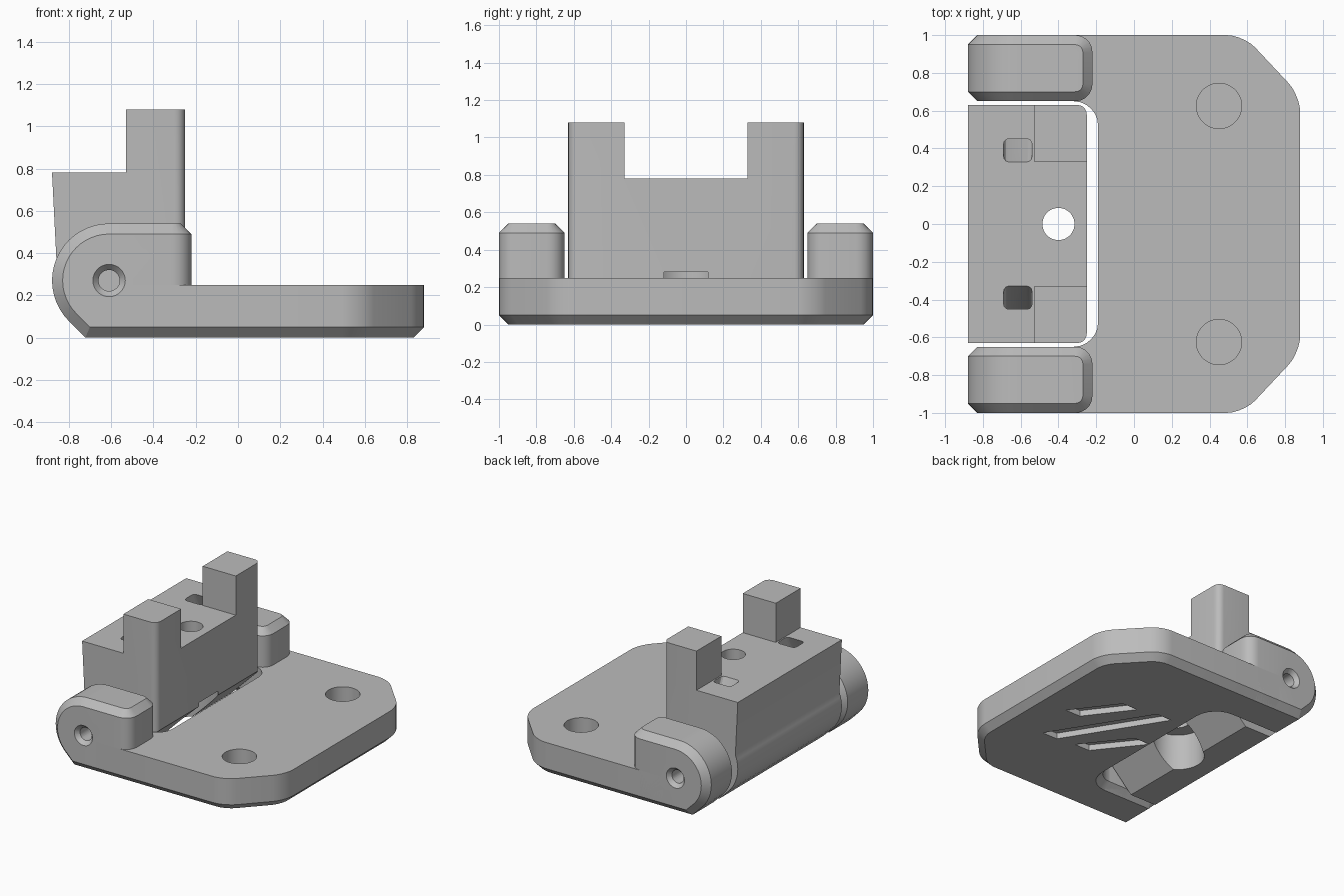
import bpy, bmesh, math
from mathutils import Vector, Matrix

cube = bpy.data.objects.get("Cube")
if cube:
    bpy.data.objects.remove(cube)

grey = bpy.data.materials.new("light_grey")
grey.use_nodes = True
grey.diffuse_color = (0.5, 0.5, 0.5, 1)
grey.node_tree.nodes["Principled BSDF"].inputs["Base Color"].default_value = (0.5, 0.5, 0.5, 1)

PIVOT = Vector((-0.61, 0.27))
R = 0.27


def prism(points, depth):
    """Extrude a closed list of 3D points along a vector."""
    bm = bmesh.new()
    face = bm.faces.new([bm.verts.new(p) for p in points])
    new = bmesh.ops.extrude_face_region(bm, geom=[face])["geom"]
    bmesh.ops.translate(bm, vec=depth, verts=[v for v in new if isinstance(v, bmesh.types.BMVert)])
    bmesh.ops.recalc_face_normals(bm, faces=bm.faces)
    return bm


def bevel(bm, edges, width, segments=1):
    bmesh.ops.bevel(bm, geom=edges, offset=width, segments=segments, profile=0.5,
                    affect='EDGES', clamp_overlap=True)
    bm.normal_update()


def vertical(e):
    a, b = e.verts
    return (a.co.xy - b.co.xy).length < 1e-4


def make(name, bm):
    me = bpy.data.meshes.new(name)
    bmesh.ops.recalc_face_normals(bm, faces=bm.faces)
    bm.to_mesh(me)
    bm.free()
    ob = bpy.data.objects.new(name, me)
    bpy.context.collection.objects.link(ob)
    me.materials.append(grey)
    return ob


def box(x0, x1, y0, y1, z0, z1):
    return prism([(x0, y0, z0), (x1, y0, z0), (x1, y1, z0), (x0, y1, z0)], (0, 0, z1 - z0))


def cone(r0, r1, start, end, segments=32):
    """Cylinder or cone between two points."""
    start, end = Vector(start), Vector(end)
    axis = end - start
    bm = bmesh.new()
    rot = axis.to_track_quat('Z', 'Y').to_matrix().to_4x4()
    bmesh.ops.create_cone(bm, cap_ends=True, segments=segments, radius1=r0, radius2=r1,
                          depth=axis.length, matrix=Matrix.Translation((start + end) / 2) @ rot)
    return bm


def cut(ob, cutters):
    for bm in cutters:
        tool = make("cutter", bm)
        tool.hide_render = True
        mod = ob.modifiers.new("cut", 'BOOLEAN')
        mod.operation, mod.solver, mod.object = 'DIFFERENCE', 'EXACT', tool
        select(ob)
        bpy.ops.object.modifier_apply(modifier=mod.name)
        bpy.data.objects.remove(tool)


def select(ob):
    bpy.ops.object.select_all(action='DESELECT')
    ob.select_set(True)
    bpy.context.view_layer.objects.active = ob


def finish(ob):
    select(ob)
    bpy.ops.object.shade_smooth_by_angle(angle=math.radians(25))


def hinge_arc(y):
    """Rounded hinge end, from the top round to the 45 degree foot."""
    pts = []
    for i in range(19):
        a = math.radians(90 + 135 * i / 18)
        pts.append((PIVOT.x + R * math.cos(a), y, PIVOT.y + R * math.sin(a)))
    return pts + [(PIVOT.x - R * (math.sqrt(2) - 1), y, 0)]


# base plate with a slot for the block
half = [(0.58, 1), (0.88, 0.68)]
slot = [(-0.5, 0.65), (-0.19, 0.65)]
upper = slot[::-1] + [(-0.5, 1)] + half
outline = upper + [(x, -y) for x, y in upper[::-1]]
bm = prism([(x, y, 0) for x, y in outline], (0, 0, 0.25))
bevel(bm, [e for e in bm.edges if vertical(e) and e.verts[0].co.x > 0], 0.09, 5)
bevel(bm, [e for e in bm.edges if vertical(e) and -0.2 < e.verts[0].co.x < 0], 0.13, 6)
bevel(bm, [e for e in bm.edges if all(abs(v.co.z) < 1e-4 for v in e.verts)
           and not all(v.co.x < -0.49 for v in e.verts)], 0.05)
plate = make("base_plate", bm)

# blind round pockets on top, slanted grooves underneath
pockets = [cone(0.12, 0.12, (0.45, s * 0.625, 0.06), (0.45, s * 0.625, 0.4), 48) for s in (1, -1)]
grooves = []
for x0, y0, x1, y1 in ((0.49, -0.01, 0.24, 0.32), (0.41, -0.36, -0.04, 0.36), (0.13, -0.34, -0.14, 0.0)):
    w = 0.13
    grooves.append(prism([(x0, y0, -0.1), (x0 + w, y0, -0.1), (x1 + w, y1, -0.1), (x1, y1, -0.1)],
                         (0, 0, 0.145)))
cut(plate, pockets + grooves)
finish(plate)

# hinge lugs
for name, s in (("left_rear_lug", 1), ("right_front_lug", -1)):
    y = 0.65 * s
    bm = prism(hinge_arc(y) + [(-0.22, y, 0), (-0.22, y, 0.54)], (0, 0.35 * s, 0))
    bevel(bm, [e for e in bm.edges if vertical(e) and e.verts[0].co.x > -0.23], 0.09, 5)

    def radial(f):
        return abs(f.normal.y) < 0.01 and f.normal.x < 0.9
    rim = [e for e in bm.edges if len(e.link_faces) == 2
           and radial(e.link_faces[0]) != radial(e.link_faces[1])]
    bevel(bm, rim, 0.05)
    lug = make(name, bm)
    px, pz = PIVOT
    cut(lug, [cone(0.05, 0.05, (px, s * 0.5, pz), (px, s * 1.1, pz)),
              cone(0.05, 0.09, (px, s * 0.97, pz), (px, s * 1.015, pz))])
    finish(lug)

# pivoting block with two upright posts
y = -0.63
profile = hinge_arc(y)[9:] + [(-0.5, y, 0), (-0.25, y, 0.25), (-0.25, y, 1.08),
                              (-0.53, y, 1.08), (-0.53, y, 0.78), (-0.88, y, 0.78)]
bm = prism(profile, (0, 1.26, 0))
bevel(bm, [e for e in bm.edges if vertical(e) and e.verts[0].co.x > -0.26], 0.05, 5)
block = make("pivot_block", bm)

# gap between posts, bolt hole with counterbore, slanted cable slots
cutters = [box(-0.6, -0.1, -0.33, 0.33, 0.78, 1.3),
           cone(0.085, 0.085, (-0.4, 0, -0.1), (-0.4, 0, 1), 48),
           cone(0.19, 0.19, (-0.4, 0, -0.1), (-0.4, 0, 0.28), 48)]
for s in (1, -1):
    tool = box(-0.69, -0.54, -0.055, 0.055, -0.3, 0.1)
    bevel(tool, [e for e in tool.edges if vertical(e)], 0.025, 3)
    bmesh.ops.rotate(tool, verts=tool.verts, matrix=Matrix.Rotation(math.radians(25 * s), 3, 'X'))
    bmesh.ops.translate(tool, verts=tool.verts, vec=(0, s * 0.39, 0.78))
    cutters.append(tool)
cut(block, cutters)
finish(block)
